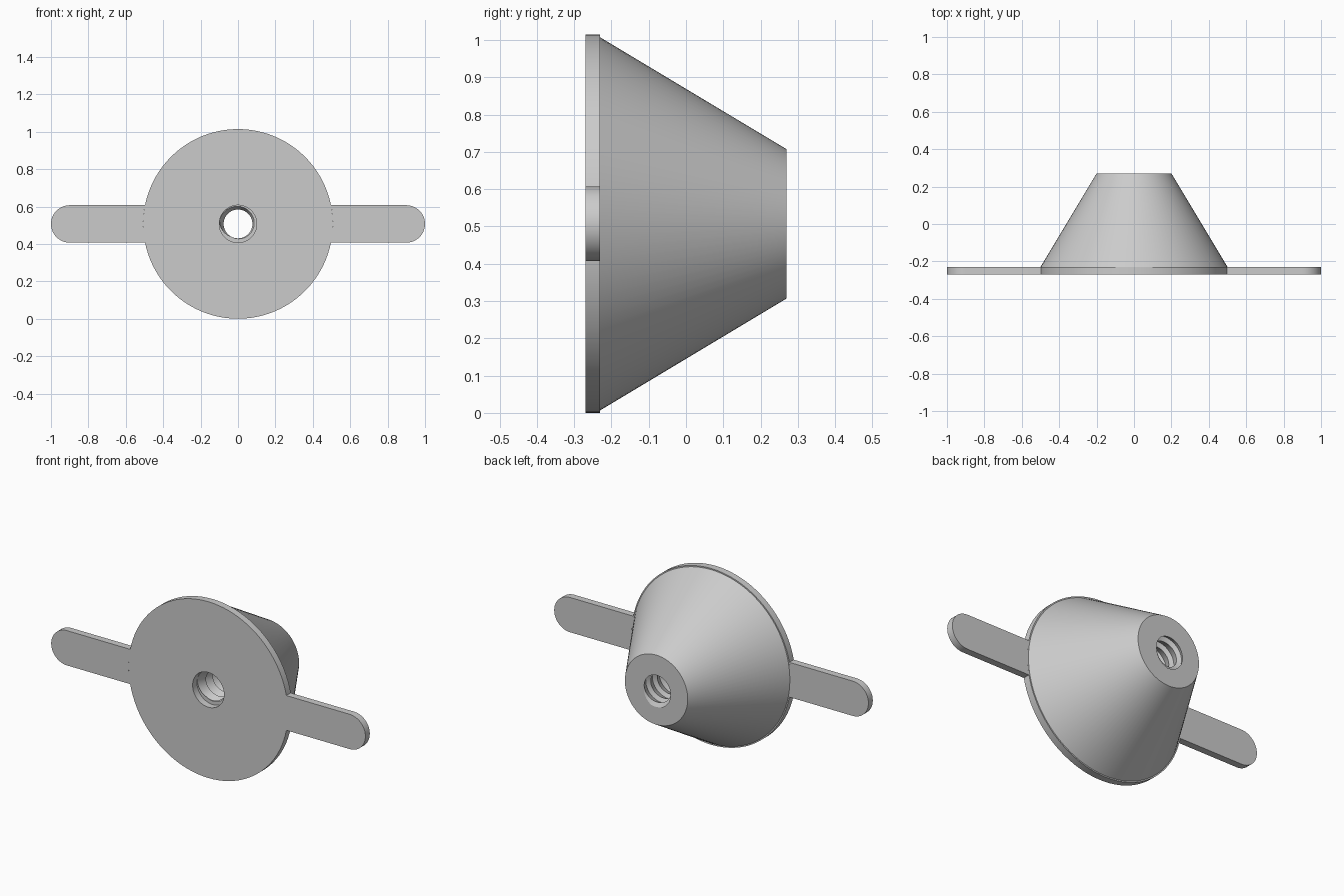
import bpy, bmesh
from math import pi, sin, cos, asin, radians

cube = bpy.data.objects.get("Cube")
if cube:
    bpy.data.objects.remove(cube, do_unlink=True)

CZ = 0.507                        # height of the axis
FRONT, PLATE, BACK = -0.27, -0.23, 0.27
DISC_R, CONE_R, TIP_R = 0.507, 0.5, 0.2
BORE_R, CREST_R, PITCH = 0.1, 0.077, 0.06
ARM_R, ARM_END = 0.1, 0.9
SEG = 96

grey = bpy.data.materials.new("light grey")
grey.use_nodes = True
colour = (0.6, 0.6, 0.6, 1)
grey.diffuse_color = colour
grey.node_tree.nodes["Principled BSDF"].inputs["Base Color"].default_value = colour


def finish(name, bm):
    bmesh.ops.remove_doubles(bm, verts=bm.verts, dist=0.00005)
    bmesh.ops.recalc_face_normals(bm, faces=bm.faces)
    mesh = bpy.data.meshes.new(name)
    bm.to_mesh(mesh)
    bm.free()
    mesh.materials.append(grey)
    obj = bpy.data.objects.new(name, mesh)
    bpy.context.collection.objects.link(obj)
    bpy.ops.object.select_all(action='DESELECT')
    bpy.context.view_layer.objects.active = obj
    obj.select_set(True)
    bpy.ops.object.shade_smooth_by_angle(angle=radians(25))


def thread_radius(y, turn):
    # Slow ramp towards the crest, then a quick return to the groove
    p = ((BACK - y) / PITCH + turn) % 1
    t = p / 0.8 if p < 0.8 else (1 - p) / 0.2
    return CREST_R + (BORE_R - CREST_R) * t


def column(turn):
    """Closed radial section of the body at one angle: (radius, y)."""
    pts = [(BORE_R, FRONT), (DISC_R, FRONT), (DISC_R, PLATE),
           (CONE_R, PLATE), (TIP_R, BACK)]
    turns = int((BACK - PLATE) / PITCH) + 2
    for k in range(-1, turns + 1):
        for p in (0, 0.8):
            y = BACK - PITCH * (k + p - turn)
            y = min(BACK, max(PLATE, y))
            pts.append((thread_radius(y, turn), y))
    pts.append((BORE_R, PLATE))
    return pts


# Flanged cone with a threaded bore
bm = bmesh.new()
cols = []
for i in range(SEG + 1):
    turn, a = i / SEG, 2 * pi * i / SEG
    cols.append([bm.verts.new((r * cos(a), y, CZ + r * sin(a)))
                 for r, y in column(turn)])
for a, b in zip(cols, cols[1:]):
    n = len(a)
    for j in range(n):
        k = (j + 1) % n
        bm.faces.new((a[j], a[k], b[k], b[j]))
finish("flanged_cone", bm)


# Flat round-ended arms that meet the rim of the disc
def arm(name, side):
    bm = bmesh.new()
    outline = [(ARM_END + ARM_R * cos(t), ARM_R * sin(t))
               for t in (pi * (i / 24 - 0.5) for i in range(25))]
    half = asin(ARM_R / DISC_R)
    outline += [(DISC_R * cos(t), DISC_R * sin(t))
                for t in (half * (1 - i / 4) for i in range(9))]
    verts = [bm.verts.new((side * x, FRONT, CZ + z)) for x, z in outline]
    face = bm.faces.new(verts)
    ext = bmesh.ops.extrude_face_region(bm, geom=[face])
    moved = [v for v in ext["geom"] if isinstance(v, bmesh.types.BMVert)]
    bmesh.ops.translate(bm, verts=moved, vec=(0, PLATE - FRONT, 0))
    finish(name, bm)


arm("left_arm", 1)
arm("right_arm", -1)
